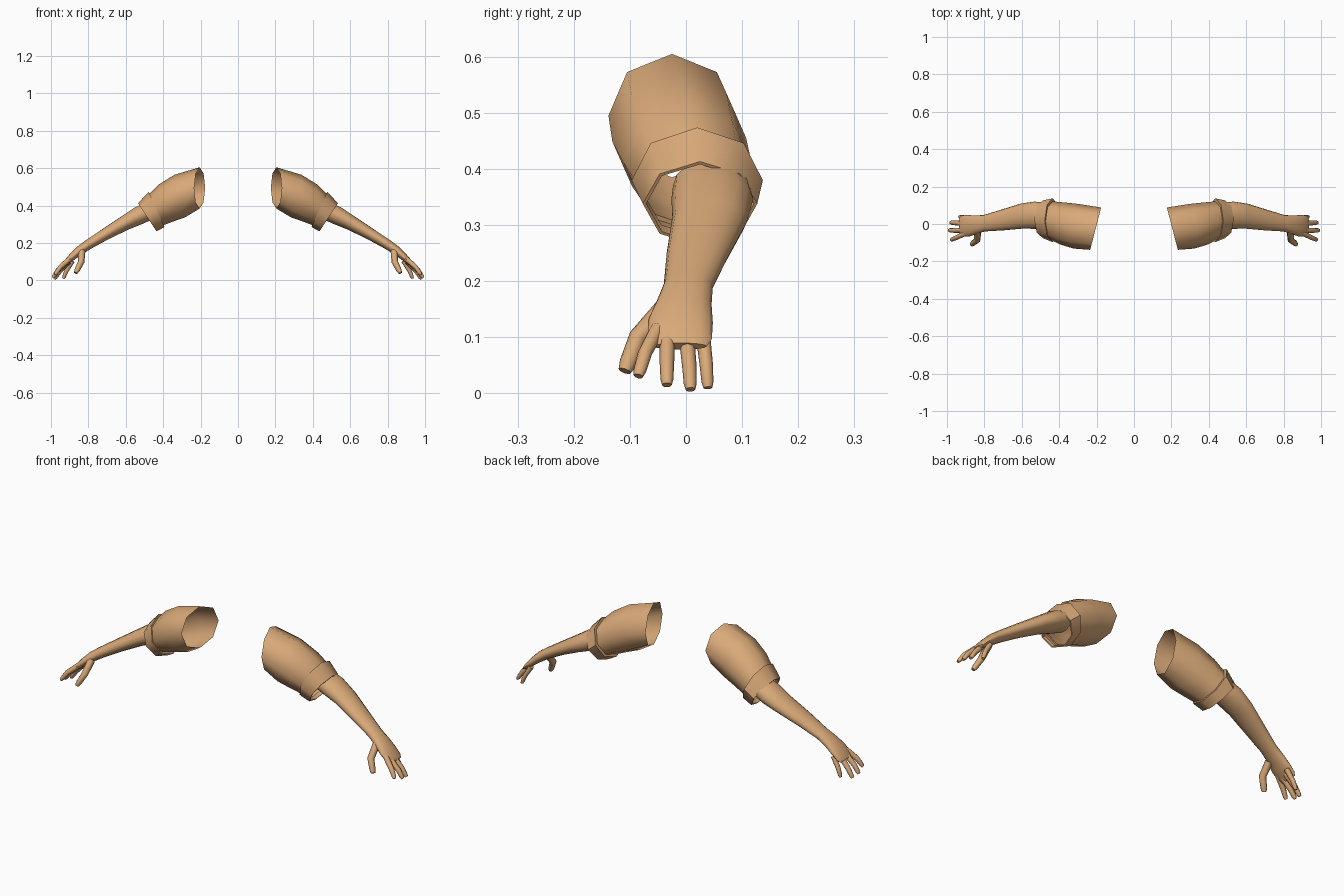
import bpy, bmesh, math
from mathutils import Vector

cube = bpy.data.objects.get("Cube")
if cube:
    bpy.data.objects.remove(cube)

tan = bpy.data.materials.new("warm tan")
tan.use_nodes = True
tan.diffuse_color = (0.70, 0.40, 0.19, 1)
tan.node_tree.nodes["Principled BSDF"].inputs["Base Color"].default_value = tan.diffuse_color


def ring(bm, centre, axis, ru, rv, sides):
    """Elliptical ring: ru runs front to back, rv runs across it."""
    d = Vector(axis).normalized()
    u = (Vector((0, 1, 0)) - d * d.y).normalized()
    v = d.cross(u)
    verts = []
    for i in range(sides):
        a = math.tau * i / sides
        verts.append(bm.verts.new(Vector(centre) + u * (ru * math.cos(a)) + v * (rv * math.sin(a))))
    return verts


def bridge(bm, rings, cap=False):
    for a, b in zip(rings, rings[1:]):
        n = len(a)
        for i in range(n):
            j = (i + 1) % n
            bm.faces.new((a[i], a[j], b[j], b[i]))
    if cap:
        bm.faces.new(rings[-1])


def tube(bm, stations, sides, cap=True):
    """Loft along (centre, ru, rv) stations, each ring square to the path."""
    pts = [Vector(s[0]) for s in stations]
    rings = []
    for i, (c, ru, rv) in enumerate(stations):
        axis = pts[min(i + 1, len(pts) - 1)] - pts[max(i - 1, 0)]
        rings.append(ring(bm, c, axis, ru, rv, sides))
    bridge(bm, rings, cap)


def finish(bm, name, side, angle):
    if side < 0:
        for v in bm.verts:
            v.co.x *= -1
        bmesh.ops.reverse_faces(bm, faces=bm.faces[:])
    me = bpy.data.meshes.new(name)
    bm.to_mesh(me)
    bm.free()
    me.materials.append(tan)
    ob = bpy.data.objects.new(name, me)
    bpy.context.collection.objects.link(ob)
    bpy.ops.object.select_all(action='DESELECT')
    ob.select_set(True)
    bpy.context.view_layer.objects.active = ob
    bpy.ops.object.shade_smooth_by_angle(angle=math.radians(angle))


# Sleeve: centre, axis, half depth, half height (open at the shoulder)
SLEEVE = [
    ((0.205, -0.025, 0.495), (0.96, 0.25, 0.0), 0.117, 0.110),
    ((0.31, -0.012, 0.452), (0.97, 0.12, -0.25), 0.120, 0.117),
    ((0.385, 0.002, 0.414), (0.92, 0.04, -0.38), 0.114, 0.106),
    ((0.435, 0.015, 0.380), (0.91, 0, -0.41), 0.106, 0.092),
]
# Rolled cuff: step out, band, thin lip and inner turn
CUFF = [
    ((0.435, 0.015, 0.380), (0.91, 0, -0.41), 0.106, 0.092),
    ((0.435, 0.020, 0.380), (0.91, 0, -0.41), 0.117, 0.103),
    ((0.485, 0.025, 0.338), (0.84, 0, -0.55), 0.102, 0.090),
    ((0.485, 0.025, 0.338), (0.84, 0, -0.55), 0.096, 0.084),
    ((0.470, 0.024, 0.350), (0.84, 0, -0.55), 0.096, 0.084),
]
# Forearm, wrist and palm
ARM = [
    ((0.475, 0.045, 0.372), 0.068, 0.050),
    ((0.53, 0.047, 0.347), 0.073, 0.050),
    ((0.60, 0.042, 0.310), 0.067, 0.041),
    ((0.71, 0.020, 0.247), 0.055, 0.032),
    ((0.80, 0.004, 0.192), 0.044, 0.027),
    ((0.845, -0.003, 0.162), 0.049, 0.025),
    ((0.885, -0.010, 0.128), 0.058, 0.020),
    ((0.918, -0.010, 0.097), 0.056, 0.015),
    ((0.930, -0.010, 0.084), 0.047, 0.009),
]
# Thumb and fingers: base, joint, tip, base radius
DIGITS = [
    ((0.835, -0.035, 0.155), (0.838, -0.085, 0.100), (0.868, -0.109, 0.040), 0.019),
    ((0.900, -0.050, 0.115), (0.950, -0.073, 0.072), (0.978, -0.085, 0.031), 0.014),
    ((0.910, -0.033, 0.103), (0.963, -0.034, 0.054), (0.990, -0.034, 0.015), 0.014),
    ((0.905, 0.001, 0.101), (0.955, 0.006, 0.048), (0.982, 0.008, 0.007), 0.014),
    ((0.885, 0.030, 0.105), (0.917, 0.036, 0.053), (0.934, 0.039, 0.010), 0.013),
]

for label, side in (("left", 1), ("right", -1)):
    bm = bmesh.new()
    bridge(bm, [ring(bm, *s, 8) for s in SLEEVE])
    finish(bm, label + "_sleeve", side, 55)

    bm = bmesh.new()
    bridge(bm, [ring(bm, *s, 8) for s in CUFF])
    finish(bm, label + "_cuff", side, 50)

    bm = bmesh.new()
    tube(bm, ARM, 14)
    for base, joint, tip, r in DIGITS:
        b, j, t = Vector(base), Vector(joint), Vector(tip)
        tube(bm, [(b, r, r), (j, r * 0.92, r * 0.9), (j.lerp(t, 0.75), r * 0.82, r * 0.75),
                  (t, r * 0.62, r * 0.5)], 8)
    finish(bm, label + "_forearm_and_hand", side, 60)
